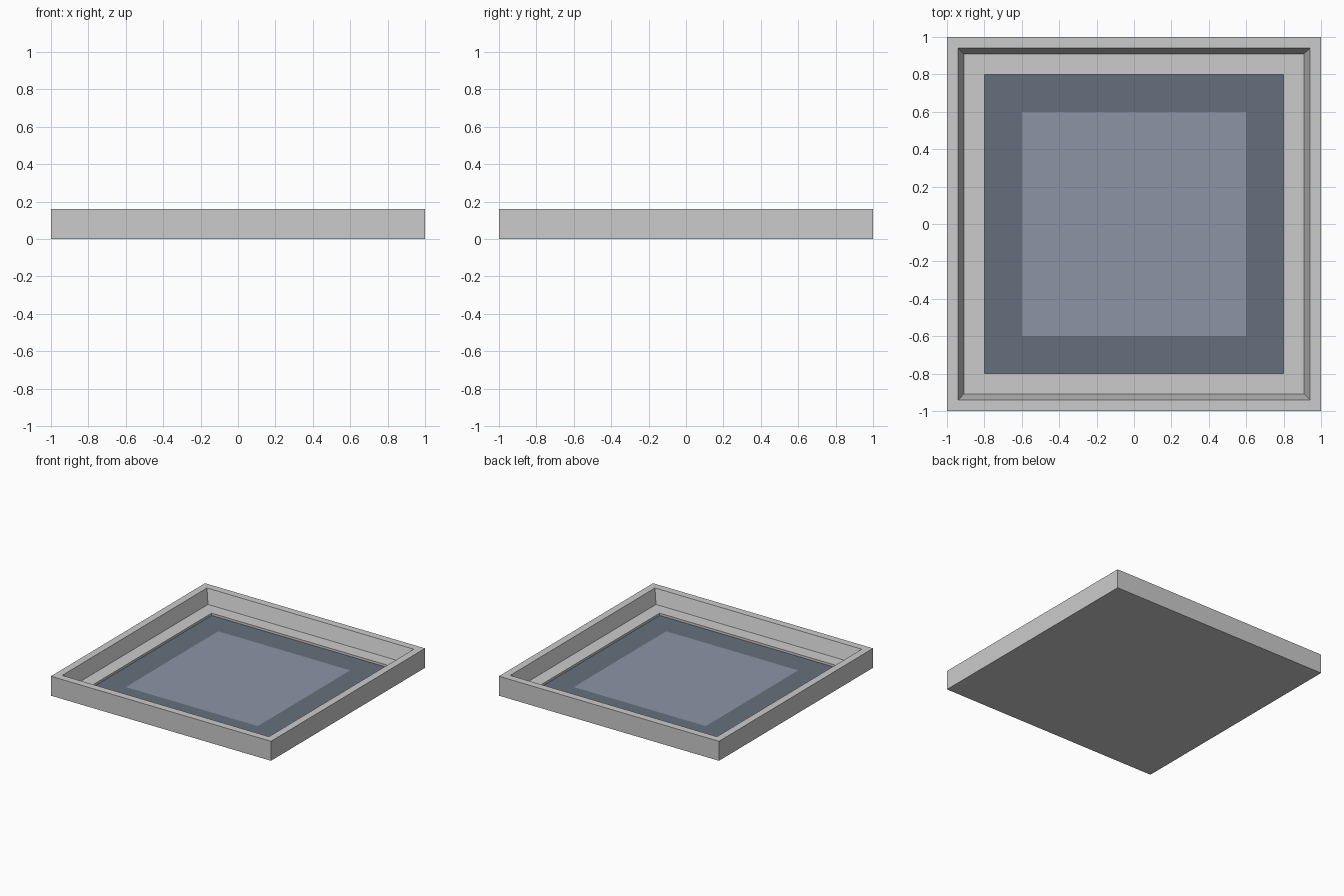
import bpy, bmesh

if "Cube" in bpy.data.objects:
    bpy.data.objects.remove(bpy.data.objects["Cube"])

def material(name, rgb):
    m = bpy.data.materials.new(name)
    m.diffuse_color = (*rgb, 1)
    m.use_nodes = True
    m.node_tree.nodes["Principled BSDF"].inputs["Base Color"].default_value = m.diffuse_color
    return m

# Square loops (half width, height) from the base up over the rim and into the recess
PROFILE = [(1.0, 0.0), (1.0, 0.16), (0.94, 0.16), (0.91, 0.044),
           (0.80, 0.044), (0.80, 0.025), (0.60, 0.025)]
GREY, BORDER, CENTRE = range(3)

bm = bmesh.new()
rings = [[bm.verts.new((sx * h, sy * h, z))
          for sx, sy in ((-1, -1), (1, -1), (1, 1), (-1, 1))] for h, z in PROFILE]

# Walls, rim, ledge and dark border
for k, (lower, upper) in enumerate(zip(rings, rings[1:])):
    for i in range(4):
        j = (i + 1) % 4
        face = bm.faces.new((lower[i], lower[j], upper[j], upper[i]))
        face.material_index = BORDER if k == len(rings) - 2 else GREY

# Underside and centre panel
bm.faces.new(rings[0][::-1])
bm.faces.new(rings[-1]).material_index = CENTRE

mesh = bpy.data.meshes.new("panel_tray")
bm.to_mesh(mesh)
bm.free()
for m in (material("frame_grey", (0.8, 0.8, 0.8)),
          material("border_slate", (0.13, 0.16, 0.20)),
          material("centre_blue_grey", (0.26, 0.30, 0.38))):
    mesh.materials.append(m)
tray = bpy.data.objects.new("panel_tray", mesh)
bpy.context.collection.objects.link(tray)
